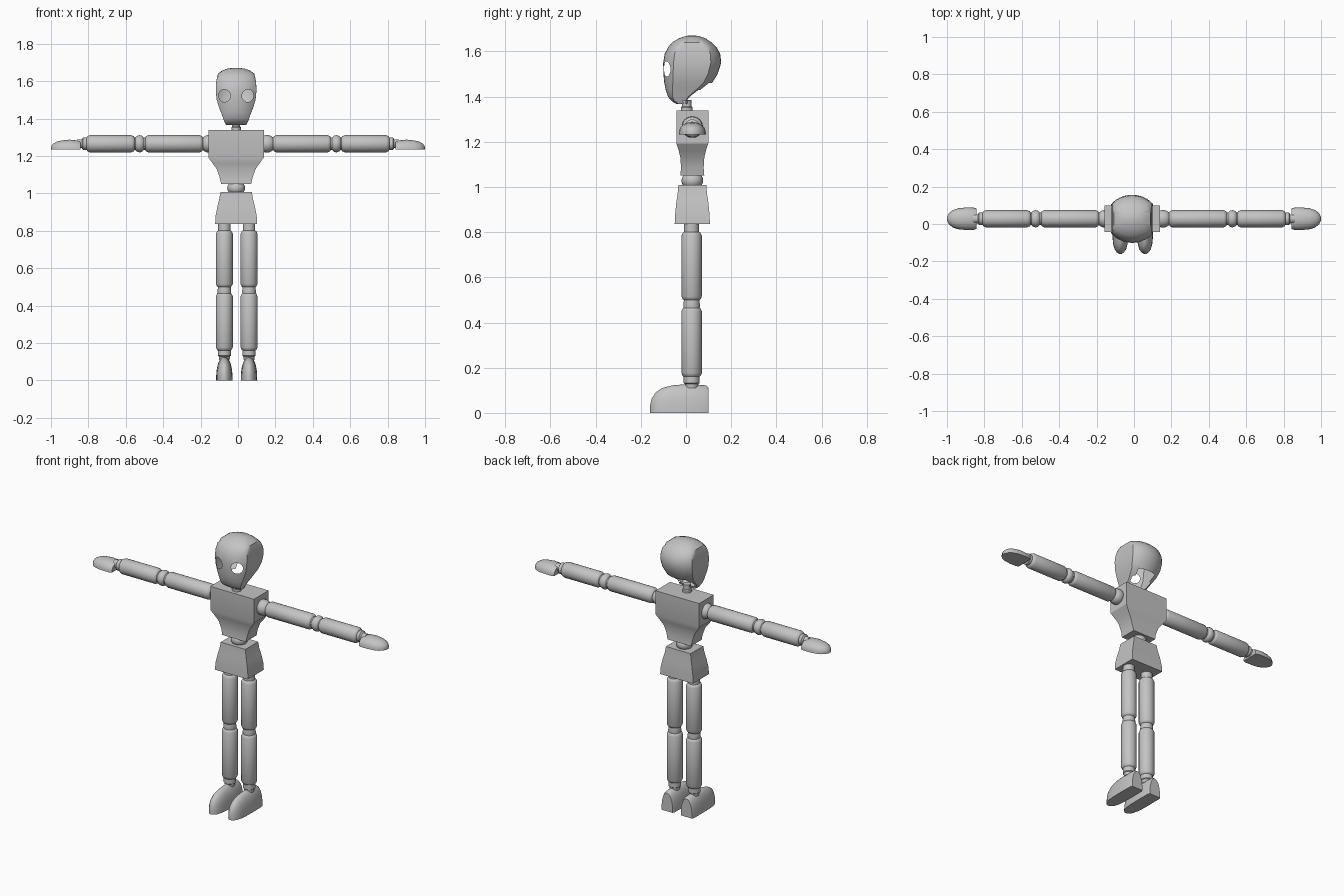
import bpy, bmesh, math
from mathutils import Vector, Matrix

if "Cube" in bpy.data.objects:
    bpy.data.objects.remove(bpy.data.objects["Cube"])

grey = bpy.data.materials.new("light_grey")
grey.diffuse_color = (0.55, 0.55, 0.55, 1)
grey.use_nodes = True
grey.node_tree.nodes["Principled BSDF"].inputs["Base Color"].default_value = grey.diffuse_color
CX, CY = -0.01, 0.028      # centre line of the body
ARM_Z = 1.265


def finish(name, bm, angle=35):
    bmesh.ops.recalc_face_normals(bm, faces=bm.faces[:])
    me = bpy.data.meshes.new(name)
    bm.to_mesh(me)
    bm.free()
    me.materials.append(grey)
    me.shade_smooth()
    me.set_sharp_from_angle(angle=math.radians(angle))
    ob = bpy.data.objects.new(name, me)
    bpy.context.collection.objects.link(ob)
    return ob


def loft(rings):
    """Skin a list of equal closed rings and cap both ends."""
    bm = bmesh.new()
    vs = [[bm.verts.new(p) for p in r] for r in rings]
    n = len(vs[0])
    for a, b in zip(vs, vs[1:]):
        for i in range(n):
            j = (i + 1) % n
            bm.faces.new((a[i], a[j], b[j], b[i]))
    bm.faces.new(vs[0])
    bm.faces.new(vs[-1])
    return bm


def lathe(name, profile, place, n=24):
    """Round part: profile of (distance along axis, radius)."""
    rings = [[place(d, r * math.cos(2 * math.pi * i / n), r * math.sin(2 * math.pi * i / n))
              for i in range(n)] for d, r in profile]
    return finish(name, loft(rings))


def capsule(a, b, r):
    e = 0.018
    return [(a, r - 0.014), (a + 0.005, r - 0.006), (a + e, r),
            (b - e, r), (b - 0.005, r - 0.006), (b, r - 0.014)]


def ball(c, r, h=None):
    h = h or r
    return [(c - h * math.cos(t), max(r * math.sin(t), 0.002))
            for t in [math.pi * k / 12 for k in range(13)]]


def block(name, levels):
    """Box-like body part from (z, x half width, y half depth) levels."""
    rings = [[(CX + sx * w, CY + sy * d, z) for sx, sy in ((-1, -1), (1, -1), (1, 1), (-1, 1))]
             for z, w, d in levels]
    return finish(name, loft(rings), 20)


def dome(w, h, n=16):
    """Flat-bottomed arch section."""
    return [(w * math.cos(math.pi * i / n), h * math.sin(math.pi * i / n) ** 0.8)
            for i in range(n + 1)]


# Torso, waist ball, pelvis and neck
block("torso", [(1.05, 0.08, 0.053), (1.085, 0.088, 0.05), (1.13, 0.104, 0.053),
                (1.16, 0.126, 0.06), (1.193, 0.149, 0.071), (1.338, 0.149, 0.071)])
block("pelvis", [(0.837, 0.112, 0.078), (0.88, 0.11, 0.076), (0.93, 0.1, 0.071),
                 (0.97, 0.09, 0.065), (1.008, 0.084, 0.062)])
lathe("waist_ball", ball(1.028, 0.048, 0.04), lambda d, u, v: (CX + u, CY + v, d))
lathe("neck", [(1.33, 0.026), (1.352, 0.026), (1.357, 0.021), (1.385, 0.021)],
      lambda d, u, v: (CX + u, 0.003 + v, d))

# Arms, mirrored left and right
for side, s in (("left", -1), ("right", 1)):
    def along_x(d, u, v):
        return (s * d, CY + u, ARM_Z + v)
    lathe(side + "_shoulder_ball", ball(0.155, 0.047), along_x)
    lathe(side + "_upper_arm", capsule(0.187, 0.497, 0.046), along_x)
    lathe(side + "_elbow_pin", [(0.49, 0.034), (0.56, 0.034)], along_x)
    lathe(side + "_elbow_ball", ball(0.526, 0.046, 0.034), along_x)
    lathe(side + "_forearm", capsule(0.552, 0.81, 0.046), along_x)
    lathe(side + "_wrist", [(0.80, 0.032), (0.828, 0.034), (0.835, 0.024), (0.86, 0.024)], along_x)
    hand = [(0.842, 0.054, 0.045), (0.86, 0.06, 0.05), (0.90, 0.06, 0.054), (0.94, 0.056, 0.05),
            (0.97, 0.046, 0.043), (0.99, 0.029, 0.031), (1.0, 0.008, 0.015)]
    finish(side + "_hand", loft([[(s * x, CY + p, 1.233 + q) for p, q in dome(w, h)]
                                 for x, w, h in hand]), 50)

# Legs, mirrored left and right
for side, s in (("left", -1), ("right", 1)):
    lx = -0.007 + s * 0.066

    def along_z(d, u, v):
        return (lx + u, CY - 0.003 + v, d)
    lathe(side + "_hip_joint", [(0.79, 0.033), (0.845, 0.033)], along_z)
    lathe(side + "_thigh", capsule(0.497, 0.802, 0.045), along_z)
    lathe(side + "_knee", [(0.455, 0.034), (0.475, 0.037), (0.492, 0.035), (0.505, 0.034)], along_z)
    lathe(side + "_shin", capsule(0.158, 0.468, 0.045), along_z)
    lathe(side + "_ankle", [(0.11, 0.028), (0.128, 0.03), (0.132, 0.035), (0.165, 0.035)], along_z)
    foot = [(0.1, 0.038, 0.112), (0.088, 0.043, 0.122), (0.0, 0.044, 0.127), (-0.06, 0.043, 0.122),
            (-0.105, 0.039, 0.11), (-0.135, 0.031, 0.09), (-0.152, 0.019, 0.063), (-0.16, 0.006, 0.03)]
    finish(side + "_foot", loft([[(lx + p, y, q) for p, q in dome(w, h)] for y, w, h in foot]), 50)

# Head shell: rounded levels (z, front y, back y, half width) with flattened sides
levels = [(1.366, -0.04, 0.005, 0.055, 1.3), (1.382, -0.066, 0.012, 0.063, 1.3),
          (1.40, -0.08, 0.03, 0.069, 1.3), (1.43, -0.09, 0.075, 0.08, 1.3),
          (1.46, -0.096, 0.115, 0.092, 1.3), (1.50, -0.1, 0.14, 0.104, 1.3),
          (1.55, -0.101, 0.156, 0.109, 1.3), (1.59, -0.094, 0.151, 0.107, 1.3),
          (1.62, -0.078, 0.134, 0.102, 1.3), (1.64, -0.061, 0.113, 0.097, 1.15),
          (1.657, -0.033, 0.088, 0.074, 1.0), (1.667, -0.005, 0.06, 0.045, 1.0),
          (1.671, 0.018, 0.037, 0.015, 1.0)]
rings = []
for z, yf, yb, hw, f in levels:
    ts = [math.radians(10 * i) for i in range(36)]
    rings.append([(CX + max(-hw, min(hw, f * hw * math.cos(t))),
                   (yf + yb) / 2 + (yb - yf) / 2 * math.sin(t), z) for t in ts])
head = finish("head", loft(rings))

# Round eye openings through the shell
EYE_R = 0.034
eyes = []
cut = bmesh.new()
for s in (-1, 1):
    axis = Vector((s * 0.45, -0.89, 0)).normalized()
    centre = Vector((CX + s * 0.063, -0.085, 1.522))
    rot = Vector((0, 0, 1)).rotation_difference(axis).to_matrix().to_4x4()
    bmesh.ops.create_cone(cut, cap_ends=True, segments=24, radius1=EYE_R, radius2=EYE_R,
                          depth=0.08, matrix=Matrix.Translation(centre) @ rot)
    eyes.append((centre, axis))
cutter = finish("eye_cutter", cut)
cutter.hide_render = True
mod = head.modifiers.new("eye_holes", 'BOOLEAN')
mod.operation, mod.solver, mod.object = 'DIFFERENCE', 'EXACT', cutter
bpy.context.view_layer.update()
shell = bpy.data.meshes.new_from_object(head.evaluated_get(bpy.context.evaluated_depsgraph_get()))
head.modifiers.clear()
head.data = shell
bpy.data.objects.remove(cutter)


def in_eye(p):
    return any((d := p - c).cross(a).length < EYE_R + 0.0008 and d.dot(a) > -0.05 for c, a in eyes)


# Keep the head hollow: remove eye pocket walls and open the underside behind the jaw
bm = bmesh.new()
bm.from_mesh(shell)
drop = []
for f in bm.faces:
    c = f.calc_center_median()
    under = c.z < 1.46 and c.y > -0.01 and f.normal.z < -0.4 and abs(c.x - CX) < 0.06
    if under or all(in_eye(v.co) for v in f.verts):
        drop.append(f)
bmesh.ops.delete(bm, geom=drop, context='FACES')
bm.to_mesh(shell)
bm.free()
shell.set_sharp_from_angle(angle=math.radians(35))
